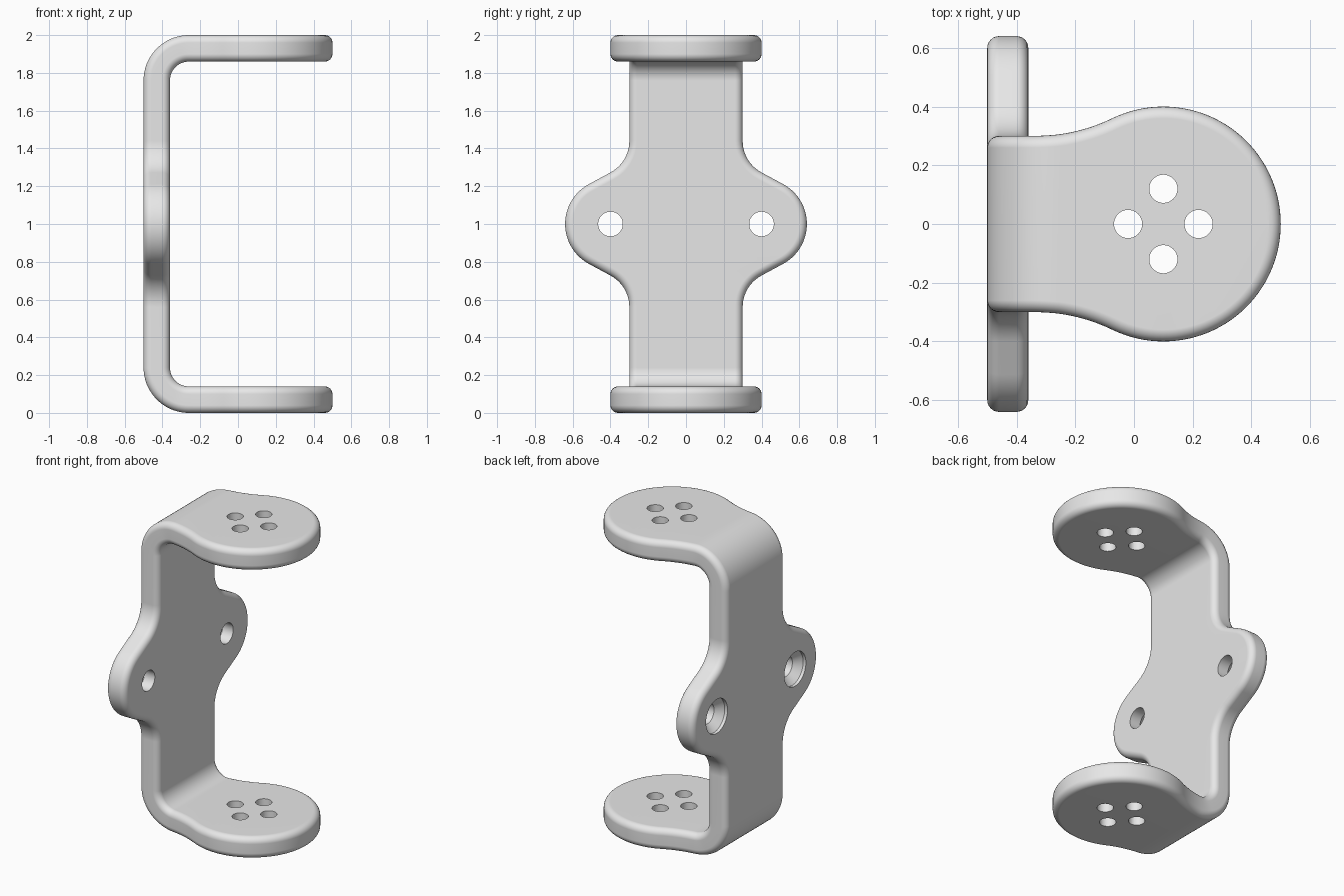
import bpy, bmesh
from math import sin, cos, pi, radians, asin
from mathutils import Matrix, Vector

cube = bpy.data.objects.get("Cube")
if cube:
    bpy.data.objects.remove(cube, do_unlink=True)

# Material
grey = bpy.data.materials.new("light grey")
grey.use_nodes = True
colour = (0.8, 0.8, 0.8, 1)
grey.diffuse_color = colour
grey.node_tree.nodes["Principled BSDF"].inputs["Base Color"].default_value = colour

THICK, EDGE = 0.14, 0.04          # sheet thickness, rounded edge radius
BEND_R, BEND_U = 0.24, 0.76       # outer bend radius, where the bend starts
BEND_LEN = (BEND_R - THICK / 2) * pi / 2
BEND_X = BEND_R - 0.5


def make_object(name, bm):
    mesh = bpy.data.meshes.new(name)
    bm.to_mesh(mesh)
    bm.free()
    mesh.materials.append(grey)
    obj = bpy.data.objects.new(name, mesh)
    bpy.context.collection.objects.link(obj)
    return obj


def apply(obj, mod):
    bpy.ops.object.select_all(action='DESELECT')
    bpy.context.view_layer.objects.active = obj
    obj.select_set(True)
    bpy.ops.object.modifier_apply(modifier=mod.name)


def arc(cu, cw, radius, a0, a1, n):
    """Outline points with outward normals; a negative radius is concave."""
    out = []
    for i in range(n + 1):
        a = a0 + (a1 - a0) * i / n
        out.append((cu + radius * sin(a), cw + radius * cos(a), sin(a), cos(a)))
    return out


def arm_u(x):
    return BEND_U + BEND_LEN + x - BEND_X


def fold(u, y, depth):
    """Fold the flat strip (u along, y across, depth from outside) into the bracket."""
    if u <= BEND_U:
        return Vector((-0.5 + depth, y, u))
    if u >= BEND_U + BEND_LEN:
        return Vector((BEND_X + u - BEND_U - BEND_LEN, y, 1 - depth))
    a = (u - BEND_U) / BEND_LEN * pi / 2
    r = BEND_R - depth
    return Vector((BEND_X - r * cos(a), y, BEND_U + r * sin(a)))


# Half outline of the flat strip: ear, fillet, straight bend, neck, round head
slope = radians(62)
neck = -asin(0.436)
neck_u = arm_u(-0.336)
outline = arc(0, 0.4, 0.24, 0, slope, 16)
outline += arc(0.44, 0.49, -0.19, slope, 0, 12)
outline += [(BEND_U + (neck_u - BEND_U) * i / 12, 0.3, 0, 1) for i in range(13)]
outline += arc(neck_u, 0.9, -0.6, 0, neck, 18)
outline += arc(arm_u(0.1), 0, 0.4, neck, pi / 2, 36)

# Rounded edge section: (inset from outline, depth)
steps = 6
section = [(EDGE * (1 - sin(a)), EDGE * (1 - cos(a)))
           for a in (pi / 2 * i / steps for i in range(steps + 1))]
section += [(inset, THICK - d) for inset, d in reversed(section)]

# Bracket: one quarter skinned, then mirrored
bm = bmesh.new()
rows = []
for u, w, nu, nw in outline:
    pts = [(u - nu * i, max(w - nw * i, 0), d) for i, d in section]
    pts = [(pts[0][0], 0, 0)] + pts + [(pts[-1][0], 0, THICK)]
    rows.append([bm.verts.new(fold(*p)) for p in pts])
for a, b in zip(rows, rows[1:]):
    for i in range(len(a) - 1):
        bm.faces.new((a[i], a[i + 1], b[i + 1], b[i]))
bmesh.ops.remove_doubles(bm, verts=bm.verts, dist=0.0001)
bracket = make_object("bracket", bm)
bracket.location.z = 1
mirror = bracket.modifiers.new("mirror", 'MIRROR')
mirror.use_axis = (False, True, True)
mirror.merge_threshold = 0.0005
apply(bracket, mirror)
bm = bmesh.new()
bm.from_mesh(bracket.data)
bmesh.ops.recalc_face_normals(bm, faces=bm.faces)
bm.to_mesh(bracket.data)
bm.free()


def lathe(bm, profile, matrix, n=48):
    """Closed turned solid from (radius, height) points."""
    rings = [[bm.verts.new(matrix @ Vector((r * cos(2 * pi * i / n), r * sin(2 * pi * i / n), h)))
              for i in range(n)] for r, h in profile]
    for a, b in zip(rings, rings[1:]):
        for i in range(n):
            j = (i + 1) % n
            bm.faces.new((a[i], a[j], b[j], b[i]))
    bm.faces.new(rings[0][::-1])
    bm.faces.new(rings[-1])


# Hole cutters: four holes through both arms, two countersunk holes in the plate
bm = bmesh.new()
for k in range(4):
    a = k * pi / 2
    spot = Matrix.Translation((0.1 + 0.12 * cos(a), 0.12 * sin(a), 0))
    lathe(bm, [(0.048, -0.1), (0.048, 2.1)], spot)
for side in (-1, 1):
    spot = Matrix.Translation((-0.5, side * 0.4, 1)) @ Matrix.Rotation(pi / 2, 4, 'Y')
    lathe(bm, [(0.11, -0.05), (0.11, 0.02), (0.065, 0.065), (0.065, 0.2)], spot)
bmesh.ops.recalc_face_normals(bm, faces=bm.faces)
cutter = make_object("hole_cutter", bm)
cutter.hide_render = True
cut = bracket.modifiers.new("holes", 'BOOLEAN')
cut.operation = 'DIFFERENCE'
cut.solver = 'EXACT'
cut.object = cutter
apply(bracket, cut)
bpy.data.objects.remove(cutter, do_unlink=True)

# Smooth shading with crisp hole rims
bpy.ops.object.shade_smooth_by_angle(angle=radians(30))
weighted = bracket.modifiers.new("flat faces", 'WEIGHTED_NORMAL')
weighted.keep_sharp = True
